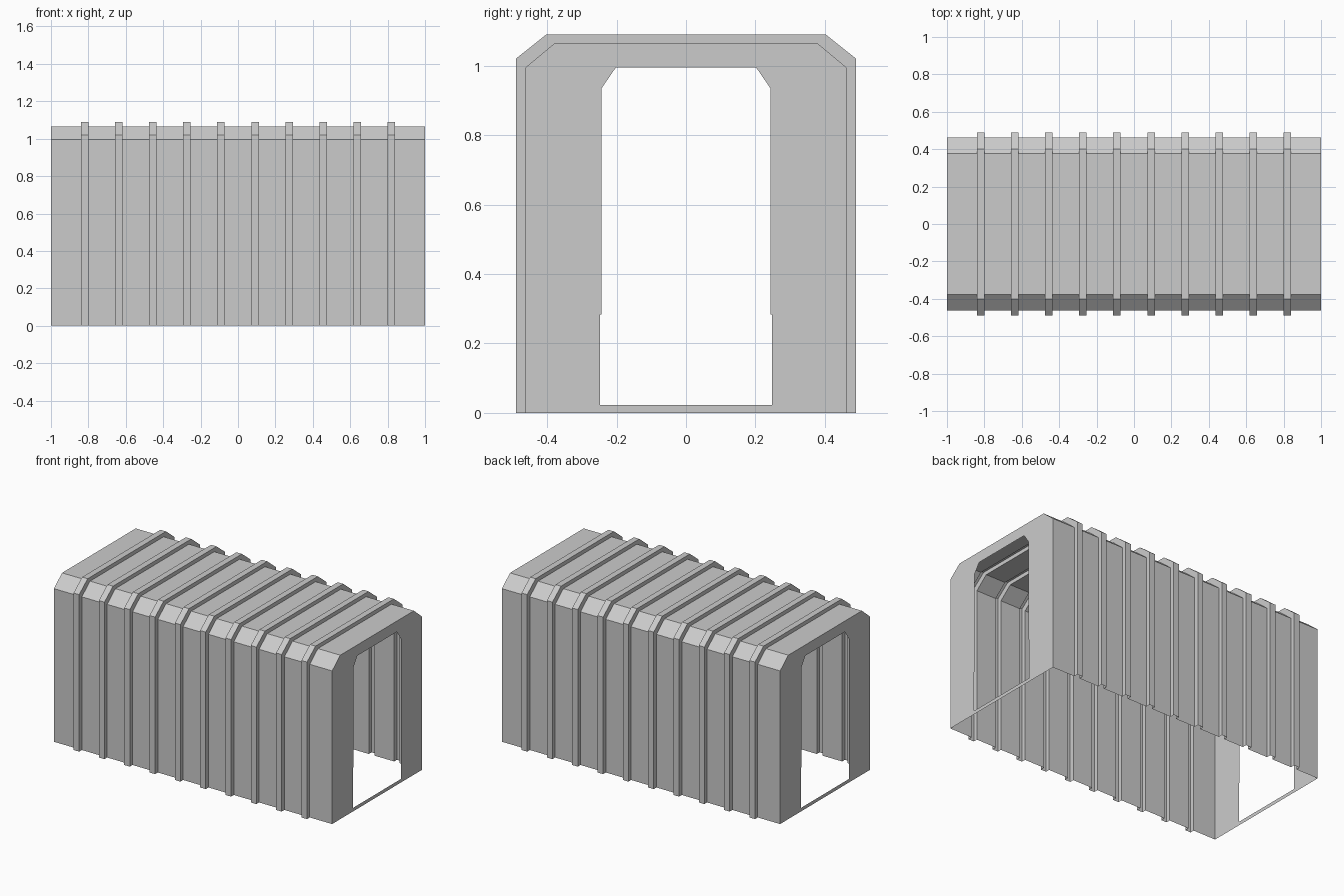
import bpy

if "Cube" in bpy.data.objects:
    bpy.data.objects.remove(bpy.data.objects["Cube"])

# Half cross-sections (y, z) from the ground up to the roof
WALL = [(0.462, 0.0), (0.462, 0.995), (0.378, 1.065)]
RIB = [(0.49, 0.0), (0.49, 1.02), (0.402, 1.09)]
# End wall outline and doorway, point for point
END_OUTER = [(0.462, 0.0), (0.462, 0.285), (0.462, 0.285), (0.462, 0.995), (0.378, 1.065)]
DOOR = [(0.247, 0.023), (0.247, 0.283), (0.243, 0.283), (0.243, 0.935), (0.202, 0.995)]
RIB_COUNT, RIB_PITCH, RIB_WIDTH = 10, 0.182, 0.04


def mirrored(half):
    """Full left-to-right section from its right half."""
    return [(-y, z) for y, z in half] + half[::-1]


def make_object(name, verts, faces):
    mesh = bpy.data.meshes.new(name)
    mesh.from_pydata(verts, [], faces)
    mesh.validate()
    mesh.update()
    obj = bpy.data.objects.new(name, mesh)
    bpy.context.collection.objects.link(obj)
    return obj


# Ribbed shell: the section steps out and back in at every rib
stations = [(-1.0, WALL)]
for i in range(RIB_COUNT):
    x = (i - (RIB_COUNT - 1) / 2) * RIB_PITCH
    a, b = x - RIB_WIDTH / 2, x + RIB_WIDTH / 2
    stations += [(a, WALL), (a, RIB), (b, RIB), (b, WALL)]
stations.append((1.0, WALL))

n = 2 * len(WALL)
verts = [(x, y, z) for x, half in stations for y, z in mirrored(half)]
faces = []
for s in range(len(stations) - 1):
    for k in range(n - 1):
        p = s * n + k
        faces.append((p, p + n, p + n + 1, p + 1))
make_object("ribbed_shell", verts, faces)

# Flat end walls, each a frame around a chamfered doorway with a low sill
outer, inner = mirrored(END_OUTER), mirrored(DOOR)
m = len(outer)
for name, x in (("left_end_wall", -1.0), ("right_end_wall", 1.0)):
    verts = [(x, y, z) for y, z in outer + inner]
    faces = []
    for k in range(m):
        j = (k + 1) % m
        f = (k, j, m + j, m + k)
        faces.append(f if x < 0 else f[::-1])
    # Faces run clockwise seen from +x, so flip to point outward
    make_object(name, verts, [f[::-1] for f in faces])
